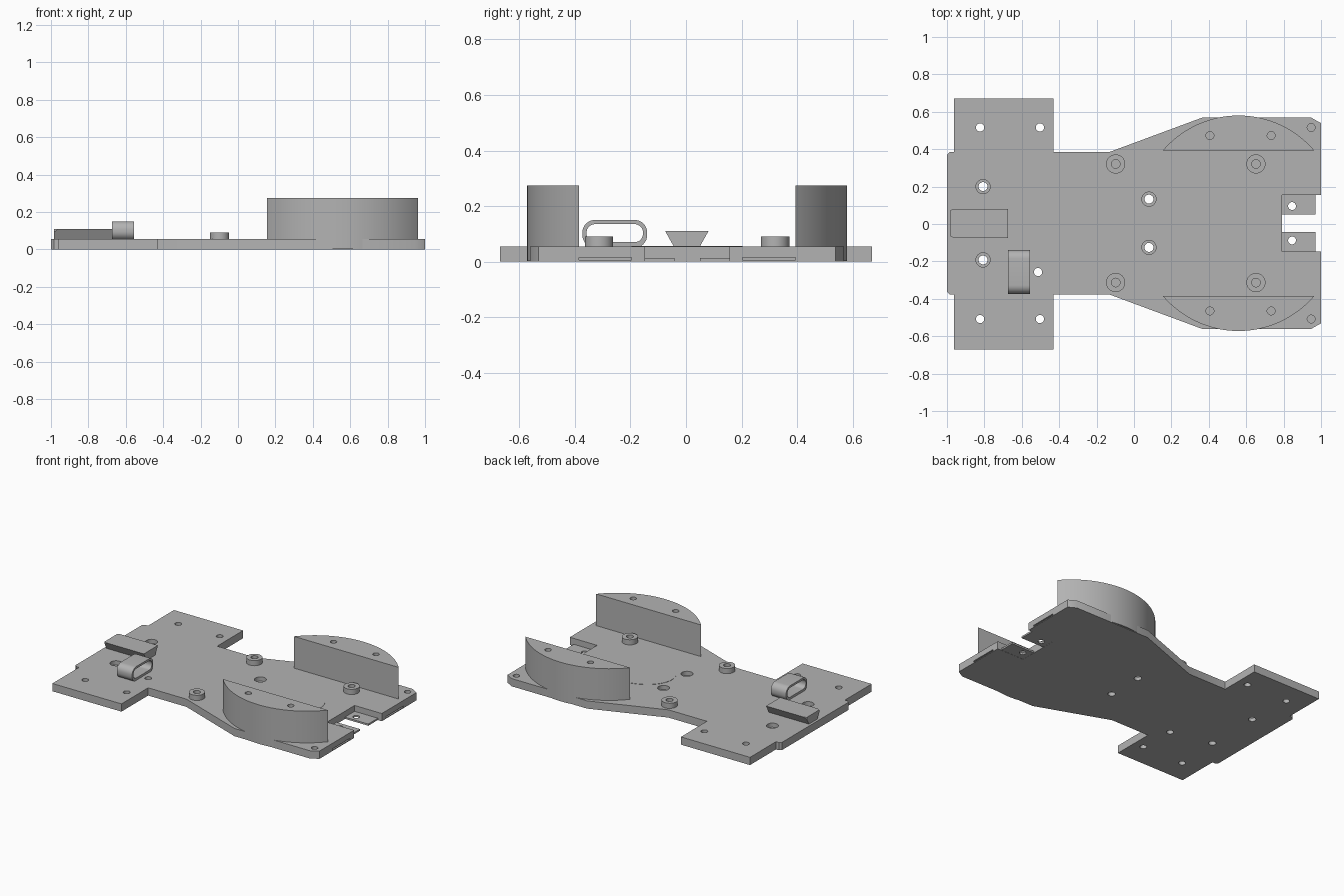
import bpy, bmesh, math
from mathutils import Matrix

cube = bpy.data.objects.get("Cube")
if cube:
    bpy.data.objects.remove(cube, do_unlink=True)

grey = bpy.data.materials.new("plain grey")
grey.use_nodes = True
COLOUR = (0.45, 0.45, 0.45, 1)
grey.diffuse_color = COLOUR
grey.node_tree.nodes["Principled BSDF"].inputs["Base Color"].default_value = COLOUR

CY = 0.004      # centre line of the deck
TOP = 0.054     # deck top


def finish(name, bm):
    bmesh.ops.recalc_face_normals(bm, faces=bm.faces)
    mesh = bpy.data.meshes.new(name)
    bm.to_mesh(mesh)
    bm.free()
    mesh.materials.append(grey)
    obj = bpy.data.objects.new(name, mesh)
    bpy.context.collection.objects.link(obj)
    return obj


def prism(name, points, low, high, axis="z"):
    """Extrude an outline; along x the outline is given as (y, z)."""
    bm = bmesh.new()
    place = (lambda p, h: (p[0], p[1], h)) if axis == "z" else (lambda p, h: (h, p[0], p[1]))
    face = bm.faces.new([bm.verts.new(place(p, low)) for p in points])
    out = bmesh.ops.extrude_face_region(bm, geom=[face])
    shift = (0, 0, high - low) if axis == "z" else (high - low, 0, 0)
    bmesh.ops.translate(bm, vec=shift, verts=[v for v in out["geom"] if isinstance(v, bmesh.types.BMVert)])
    return finish(name, bm)


def circle(x, y, rx, ry, n=32):
    return [(x + rx * math.cos(2 * math.pi * i / n), y + ry * math.sin(2 * math.pi * i / n)) for i in range(n)]


def rounded(y0, y1, z0, z1, r):
    """Rounded rectangle outline."""
    pts = []
    corners = [(y1 - r, z1 - r), (y0 + r, z1 - r), (y0 + r, z0 + r), (y1 - r, z0 + r)]
    for k, (y, z) in enumerate(corners):
        for i in range(9):
            a = math.pi / 2 * (k + i / 8)
            pts.append((y + r * math.cos(a), z + r * math.sin(a)))
    return pts


def carve(obj, cutter, operation="DIFFERENCE"):
    mod = obj.modifiers.new("cut", "BOOLEAN")
    mod.operation, mod.solver, mod.object = operation, "EXACT", cutter
    bpy.context.view_layer.objects.active = obj
    bpy.ops.object.modifier_apply(modifier=mod.name)
    bpy.data.objects.remove(cutter, do_unlink=True)


def drill(obj, x, y, r, low, high):
    carve(obj, prism("drill", circle(x, y, r, r), low, high))


def smooth(obj):
    bpy.ops.object.select_all(action="DESELECT")
    obj.select_set(True)
    bpy.context.view_layer.objects.active = obj
    bpy.ops.object.shade_smooth_by_angle(angle=math.radians(30))


# Deck outline: one half, mirrored across the centre line
half = [(0.79, 0.152), (1, 0.152), (1, 0.535), (0.947, 0.565), (0.365, 0.565),
        (-0.134, 0.38), (-0.43, 0.38), (-0.43, 0.67), (-0.963, 0.67),
        (-0.963, 0.38), (-0.985, 0.38), (-1, 0.365)]


def flip(p):
    """Mirror across the centre line, leaving the wing tips on the bounds."""
    return (p[0], -p[1])


def centred(p):
    return (p[0], p[1] + (0 if abs(p[1]) > 0.6 else CY))


outline = [centred(p) for p in half] + [centred(flip(p)) for p in reversed(half)]
deck = prism("deck", outline, 0, TOP)

# Through holes, blind holes and counterbored holes
through, blind = (-0.1, 0.2), (0.025, 0.2)
for s in (1, -1):
    for x in (-0.823, -0.503):
        drill(deck, x, s * 0.512 + CY, 0.022, *through)
    drill(deck, 0.947, s * 0.512 + CY, 0.021, *blind)
    for x, y in ((-0.807, 0.196), (0.08, 0.129)):
        drill(deck, x, s * y + CY, 0.038, *blind)
        drill(deck, x, s * y + CY, 0.024, *through)
drill(deck, -0.513, -0.257, 0.022, *through)

# Thin slots in the end face
for s in (1, -1):
    a, b = sorted((s * 0.2 + CY, s * 0.39 + CY))
    carve(deck, prism("slot", [(0.96, a), (1.1, a), (1.1, b), (0.96, b)], 0.006, 0.015))
smooth(deck)

# Tall curved side walls with two screw holes each
CHORD, SAG = 0.404, 0.186
radius = (CHORD ** 2 + SAG ** 2) / (2 * SAG)
sweep = math.asin(CHORD / radius)
for s, side in ((1, "back"), (-1, "front")):
    arc = []
    for i in range(41):
        a = sweep * (2 * i / 40 - 1)
        arc.append((0.559 + radius * math.sin(a),
                    CY + s * (0.39 + SAG - radius + radius * math.cos(a))))
    wall = prism(side + "_curved_wall", arc, 0.003, 0.275)
    for x in (0.406, 0.733):
        drill(wall, x, s * 0.469 + CY, 0.021, 0.2, 0.4)
    smooth(wall)

    # Round standoffs
    for x, place in ((-0.098, "middle"), (0.652, "end")):
        y = s * 0.317 + CY
        boss = prism(side + "_" + place + "_standoff", circle(x, y, 0.051, 0.051), TOP - 0.005, 0.09)
        drill(boss, x, y, 0.023, 0.056, 0.2)
        smooth(boss)

    # Thin mounting tabs in the end notch
    a, b = sorted((s * 0.046 + CY, s * 0.152 + CY))
    tab = prism(side + "_mounting_tab", [(0.785, a), (0.97, a), (0.97, b), (0.785, b)], 0.001, 0.013)
    drill(tab, 0.845, s * 0.092 + CY, 0.021, *through)
    smooth(tab)

# Faint raised oval on the deck
pad = prism("raised_oval", circle(0.37, CY, 0.265, 0.2, 64), TOP - 0.003, TOP + 0.002)
for s in (1, -1):
    drill(pad, 0.08, s * 0.129 + CY, 0.038, *through)
smooth(pad)

# Flared block with clipped outer corners
block = prism("flared_block", [(-0.042, TOP - 0.003), (0.048, TOP - 0.003), (0.081, 0.11), (-0.075, 0.11)],
              -0.983, -0.674, "x")
for s in (1, -1):
    edge = CY + s * 0.085
    carve(block, prism("clip", [(-1.1, edge + s * 0.1), (-1.1, edge - s * 0.03),
                                (-0.99, edge - s * 0.02), (-0.95, edge), (-0.95, edge + s * 0.1)], 0, 0.2))

# Cable loop
loop = prism("cable_loop", rounded(-0.373, -0.14, 0.05, 0.15, 0.045), -0.674, -0.556, "x")
carve(loop, prism("opening", rounded(-0.358, -0.155, 0.07, 0.135, 0.03), -0.8, -0.4, "x"))
smooth(loop)
